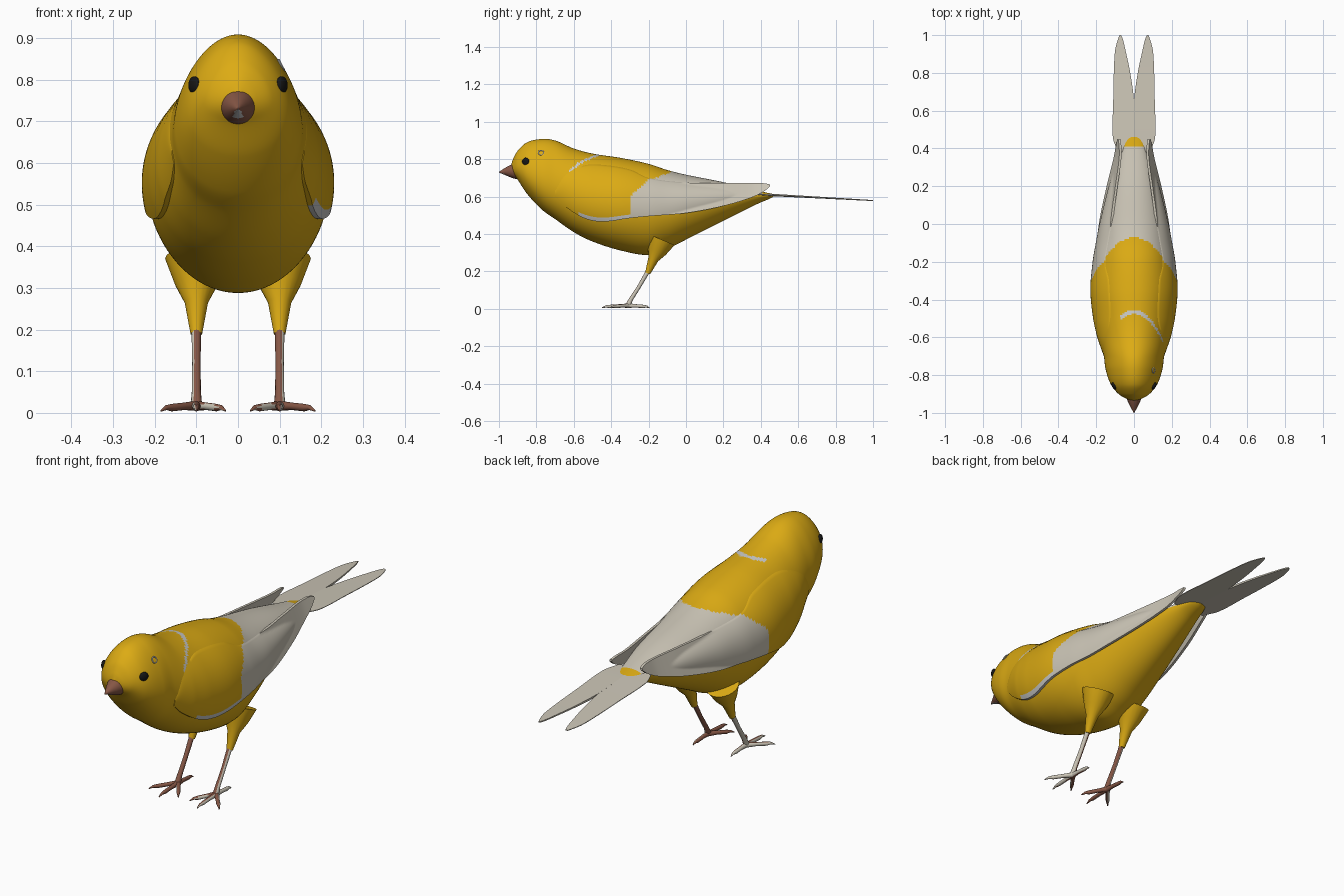
import bpy, bmesh, math
from mathutils import Vector

old = bpy.data.objects.get("Cube")
if old:
    bpy.data.objects.remove(old)


def material(name, rgb):
    mat = bpy.data.materials.new(name)
    mat.use_nodes = True
    mat.diffuse_color = (*rgb, 1)
    mat.node_tree.nodes["Principled BSDF"].inputs["Base Color"].default_value = (*rgb, 1)
    return mat


YELLOW = material("yellow plumage", (0.72, 0.41, 0.007))
PALE = material("pale feather", (0.60, 0.56, 0.47))
BROWN = material("brown horn", (0.24, 0.095, 0.06))
BLACK = material("eye black", (0.008, 0.008, 0.008))
GREY = material("light grey", (0.58, 0.58, 0.57))


def finish(name, bm, mats, rule=None, angle=50):
    """Turn a bmesh into a smooth object, picking each face's material by a rule."""
    bmesh.ops.recalc_face_normals(bm, faces=bm.faces)
    bm.normal_update()
    for face in bm.faces:
        face.smooth = True
        if rule:
            face.material_index = rule(face.calc_center_median(), face.normal)
    mesh = bpy.data.meshes.new(name)
    bm.to_mesh(mesh)
    bm.free()
    for mat in mats:
        mesh.materials.append(mat)
    mesh.set_sharp_from_angle(angle=math.radians(angle))
    obj = bpy.data.objects.new(name, mesh)
    bpy.context.collection.objects.link(obj)
    return obj


def loft(name, rings, mats, rule=None, angle=50):
    """Skin a list of closed rings and cap both ends."""
    bm = bmesh.new()
    loops = [[bm.verts.new(p) for p in ring] for ring in rings]
    count = len(loops[0])
    for a, b in zip(loops, loops[1:]):
        for i in range(count):
            j = (i + 1) % count
            bm.faces.new((a[i], a[j], b[j], b[i]))
    bm.faces.new(loops[0])
    bm.faces.new(loops[-1])
    return finish(name, bm, mats, rule, angle)


def tube(name, path, radii, mats, rule=None, sides=12):
    pts = [Vector(p) for p in path]
    rings = []
    for i, p in enumerate(pts):
        d = (pts[min(i + 1, len(pts) - 1)] - pts[max(i - 1, 0)]).normalized()
        up = Vector((1, 0, 0)).cross(d).normalized()
        side = d.cross(up)
        turns = [math.tau * k / sides for k in range(sides)]
        rings.append([p + radii[i] * (side * math.cos(t) + up * math.sin(t)) for t in turns])
    return loft(name, rings, mats, rule)


def sample(rows, y):
    """Smooth interpolation of table columns along the first column."""
    last = len(rows) - 1
    y = min(max(y, rows[0][0]), rows[last][0])
    i = next(k for k in range(last) if y <= rows[k + 1][0])
    a, b = rows[i], rows[i + 1]
    before, after = rows[max(i - 1, 0)], rows[min(i + 2, last)]
    span = b[0] - a[0]
    t = (y - a[0]) / span
    out = []
    for c in range(1, len(a)):
        ma = (b[c] - before[c]) / (b[0] - before[0]) * span
        mb = (after[c] - a[c]) / (after[0] - a[0]) * span
        out.append((2*t**3 - 3*t**2 + 1) * a[c] + (t**3 - 2*t**2 + t) * ma
                   + (3*t**2 - 2*t**3) * b[c] + (t**3 - t**2) * mb)
    return out


# Body: y, belly height, back height, half width
BODY = [
    (-.935, .755, .77, .006), (-.925, .725, .80, .04), (-.9, .69, .845, .08),
    (-.85, .615, .89, .12), (-.77, .53, .908, .148), (-.7, .48, .90, .158),
    (-.6, .41, .857, .182), (-.5, .36, .83, .204), (-.35, .312, .807, .219),
    (-.2, .288, .775, .207), (-.1, .32, .742, .19), (0, .37, .717, .17),
    (.2, .47, .677, .12), (.38, .56, .633, .065), (.45, .59, .617, .04),
    (.475, .605, .612, .012),
]


def egg(y):
    low, high, width = sample(BODY, y)
    return (low + high) / 2, (high - low) / 2, width, -.095 - .35 * y


def body_x(y, z):
    mid, half, width, skew = egg(y)
    c = min(max((z - mid) / half, -1), 1)
    return width * math.sqrt(1 - c * c) * (1 - skew * c)


def body_ring(y, sides=96):
    mid, half, width, skew = egg(y)
    ring = []
    for k in range(sides):
        s, c = math.sin(math.tau * k / sides), math.cos(math.tau * k / sides)
        ring.append((width * s * (1 - skew * c), y, mid + half * c))
    return ring


def body_colour(p, n):
    if n.z > .2 and -.07 - 4.6 * p.x**2 < p.y < .41:
        return 1
    neck = abs(p.y + .465 + 6.5 * p.x**2) < .011
    return 2 if neck and -.07 < p.x < .155 and p.z > .72 else 0


STEPS = 180
loft("body", [body_ring(-.935 + 1.41 * (i / STEPS)**1.4) for i in range(STEPS + 1)],
     [YELLOW, PALE, GREY], body_colour)

# Wings: y, lower edge, upper edge, outermost x where the wing leaves the body
WING = [
    (-.70, .60, .63, .0), (-.65, .55, .71, .0), (-.55, .487, .765, .0),
    (-.45, .466, .77, .0), (-.3, .485, .745, .20), (-.2, .495, .70, .205),
    (0, .512, .675, .186), (.2, .55, .672, .145), (.35, .595, .672, .108),
    (.42, .63, .671, .095), (.45, .655, .664, .088),
]


def wing_ring(side, y, cuts=28):
    low, high, reach = sample(WING, y)
    lift = min(.012, .002 + .1 * (y + .7))
    outer = []
    for k in range(cuts + 1):
        v = k / cuts
        z = low + (high - low) * v
        x = max(body_x(y, z) + lift * (1 - v**4), reach - .38 * (z - low))
        outer.append((x, z))
    inner = [(x - .012, z) for x, z in reversed(outer)]
    return [(side * x, y, z) for x, z in outer + inner]


def wing_colour(p, n):
    if p.y > -.3 + max(0, p.z - .6) * 1.1:
        return 1
    edge = p.x > 0 and -.57 < p.y and p.z < sample(WING, p.y)[0] + .018
    return 2 if edge else 0


for side, label in ((1, "left"), (-1, "right")):
    loft(label + "_wing", [wing_ring(side, -.7 + 1.15 * i / 100) for i in range(101)],
         [YELLOW, PALE, GREY], wing_colour)

    # Tail half: y, inner edge, outer edge
    tail = [(.38, 0, .085), (.46, 0, .112), (.65, 0, .11), (.8, .02, .107),
            (.92, .045, .10), (.975, .058, .086), (1, .068, .076)]
    rings = []
    for i in range(41):
        y = .38 + .62 * i / 40
        inner, outer = sample(tail, y)
        z = .613 - .055 * (y - .38)
        thick = .007 - .007 * (y - .38)
        rings.append([(side * inner, y, z + thick), (side * outer, y, z),
                      (side * outer, y, z - .003), (side * inner, y, z - thick)])
    loft(label + "_tail_feathers", rings, [PALE], angle=30)

    # Leg: feathered thigh, bare shank and four toes
    def horn_colour(p, n):
        return 1 if n.x * side * .85 + n.y * .5 > .25 else 0

    horn = [BROWN, PALE]
    x = .1 * side
    tube(label + "_thigh", [(x, -.13, .37), (x, -.155, .31), (x, -.175, .265), (x, -.205, .19)],
         [.075, .052, .028, .014], [YELLOW], sides=20)
    tube(label + "_shank", [(x, -.195, .215), (x, -.25, .12), (x, -.295, .05), (x, -.31, .018)],
         [.012, .010, .011, .014], horn, horn_colour)
    toes = {"middle": (0, -.45), "outer": (.085, -.405), "inner": (-.07, -.405), "back": (0, -.195)}
    for toe, (dx, y) in toes.items():
        start, end = Vector((x, -.305, .017)), Vector((x + side * dx, y, .005))
        path = [start.lerp(end, t) + Vector((0, 0, rise))
                for t, rise in ((0, 0), (.35, .003), (.7, .004), (.85, .006), (1, 0))]
        tube(f"{label}_{toe}_toe", path, [.012, .009, .009, .006, .002], horn, horn_colour)

    # Eye
    bm = bmesh.new()
    bmesh.ops.create_uvsphere(bm, u_segments=24, v_segments=16, radius=.021)
    eye = finish(label + "_eye", bm, [BLACK])
    eye.scale.x = .55
    eye.location = (side * (body_x(-.857, .787) - .002), -.857, .787)
    eye.rotation_euler.z = -side * .5

# Beak
tube("beak", [(0, -.90, .738), (0, -.925, .736), (0, -.95, .735), (0, -.975, .733), (0, -1, .73)],
     [.046, .039, .028, .015, .002], [BROWN, GREY],
     lambda p, n: 1 if n.z < -.75 and p.y < -.94 else 0, sides=24)

# Small ring mark behind the left eye
bpy.ops.mesh.primitive_torus_add(major_radius=.014, minor_radius=.003,
                                 major_segments=24, minor_segments=8,
                                 location=(body_x(-.775, .835), -.775, .835),
                                 rotation=(0, math.radians(62), 0))
mark = bpy.context.object
mark.name = "cheek_ring"
mark.data.materials.append(GREY)
